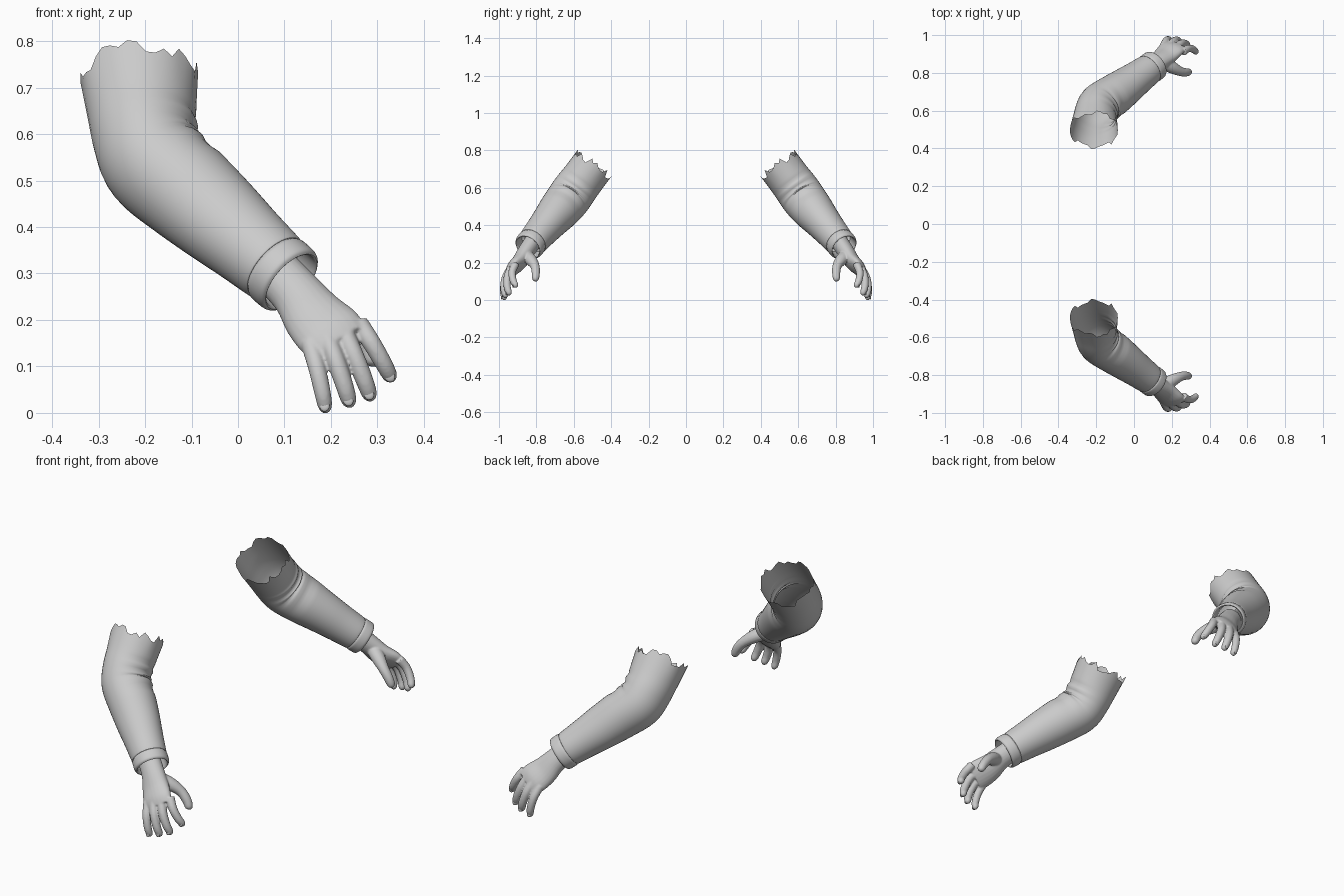
import bpy, bmesh, math, random
from mathutils import Vector

if "Cube" in bpy.data.objects:
    bpy.data.objects.remove(bpy.data.objects["Cube"])

random.seed(4)
grey = bpy.data.materials.new("plain grey")
grey.diffuse_color = (0.6, 0.6, 0.6, 1)
grey.use_nodes = True
grey.node_tree.nodes["Principled BSDF"].inputs["Base Color"].default_value = grey.diffuse_color


def spline(keys, sub):
    """Catmull-Rom through keys of (x, y, z, radius_a, radius_b)."""
    out = []
    n = len(keys)
    for i in range(n - 1):
        p = [keys[max(0, min(n - 1, i + k))] for k in (-1, 0, 1, 2)]
        for s in range(sub):
            t = s / sub
            out.append([0.5 * (2 * b + (c - a) * t + (2 * a - 5 * b + 4 * c - d) * t * t
                               + (3 * b - a - 3 * c + d) * t ** 3) for a, b, c, d in zip(*p)])
    out.append(list(keys[-1]))
    return out


def tube(bm, keys, ref, sides, sub=5, caps=True, shape=None):
    """Sweep an ellipse along keys; radius_a lies along ref."""
    rows = spline(keys, sub)
    pts = [Vector(r[:3]) for r in rows]
    rings = []
    for i, row in enumerate(rows):
        tan = (pts[min(i + 1, len(pts) - 1)] - pts[max(i - 1, 0)]).normalized()
        side = (ref - tan * ref.dot(tan)).normalized()
        other = tan.cross(side)
        ring = []
        for k in range(sides):
            ang = 2 * math.pi * k / sides
            off = side * row[3] * math.cos(ang) + other * row[4] * math.sin(ang)
            co = pts[i] + off
            if shape:
                co = shape(i, k, co, off, tan)
            ring.append(bm.verts.new(co))
        rings.append(ring)
    for r0, r1 in zip(rings, rings[1:]):
        for k in range(sides):
            j = (k + 1) % sides
            bm.faces.new((r0[k], r0[j], r1[j], r1[k]))
    if caps:
        bm.faces.new(rings[0][::-1])
        bm.faces.new(rings[-1])


def finish(name, bm, remesh=False):
    """Make the object and mirror it to the opposite side."""
    bmesh.ops.recalc_face_normals(bm, faces=bm.faces[:])
    for f in bm.faces:
        f.smooth = True
    me = bpy.data.meshes.new(name)
    bm.to_mesh(me)
    bm.free()
    me.materials.append(grey)
    ob = bpy.data.objects.new(name, me)
    bpy.context.collection.objects.link(ob)
    if remesh:
        m = ob.modifiers.new("blend", 'REMESH')
        m.mode = 'VOXEL'
        m.voxel_size = 0.004
        m.use_smooth_shade = True
        s = ob.modifiers.new("soften", 'SMOOTH')
        s.factor = 0.5
        s.iterations = 4
    m = ob.modifiers.new("pair", 'MIRROR')
    m.use_axis = (False, True, False)
    m.use_mirror_merge = False
    return ob


elbow, cuff = Vector((-0.2, -0.615, 0.555)), Vector((0.115, -0.845, 0.282))
fold_axis = Vector((-0.05, -0.79, 0.61))


def fore(t, a, b):
    return (*elbow.lerp(cuff, t), a, b)


# Sleeve: upper arm, bent elbow, forearm, hem groove and rounded cuff
sleeve_keys = [(-0.213, -0.49, 0.73, 0.115, 0.127), (-0.207, -0.55, 0.65, 0.115, 0.118),
               (-0.2, -0.595, 0.59, 0.118, 0.112), (-0.178, -0.633, 0.536, 0.118, 0.112),
               fore(0.28, 0.111, 0.11), fore(0.5, 0.098, 0.102), fore(0.7, 0.088, 0.091),
               fore(0.87, 0.081, 0.083), fore(0.89, 0.077, 0.079), fore(0.91, 0.081, 0.083),
               fore(0.98, 0.08, 0.082), fore(1.0, 0.072, 0.074)]
SIDES = 40
tears = [random.uniform(-0.012, 0.034) for _ in range(SIDES)]
inner = Vector((0.8, 0.25, 0.4)).normalized()


def cloth(i, k, co, off, tan):
    # Torn upper edge fades out over the first rings; creases gather in the elbow crook
    if i < 5:
        co = co + tan * tears[k] * (1 - i / 5)
    if 6 <= i <= 19:
        w = max(0, off.normalized().dot(inner)) ** 2
        co = co + off * 0.05 * w * math.sin(i * 1.6)
    return co


bm = bmesh.new()
tube(bm, sleeve_keys, fold_axis, SIDES, caps=False, shape=cloth)
finish("sleeve", bm)

# Cuff lining turned back inside the sleeve
bm = bmesh.new()
tube(bm, [fore(1.0, 0.072, 0.074), fore(0.98, 0.067, 0.069), fore(0.85, 0.065, 0.067)],
     fold_axis, SIDES, sub=3, caps=False)
finish("cuff_lining", bm)

# Hand: palm, fingers and thumb blended into one skin
bm = bmesh.new()
across = Vector((0.78, 0.25, 0.57))
tube(bm, [(0.06, -0.81, 0.325, 0.054, 0.046), (0.125, -0.855, 0.258, 0.056, 0.045),
          (0.165, -0.89, 0.205, 0.068, 0.041), (0.198, -0.925, 0.172, 0.074, 0.034),
          (0.22, -0.943, 0.148, 0.066, 0.024)], across, 24)
fingers = [((0.155, -0.94, 0.15), (0.19, -0.968, 0.0), 0.0185),
           ((0.19, -0.94, 0.165), (0.243, -0.962, 0.012), 0.020),
           ((0.225, -0.93, 0.178), (0.288, -0.942, 0.026), 0.020),
           ((0.26, -0.912, 0.192), (0.333, -0.905, 0.068), 0.0195)]
bulge = Vector((0.1, -1.0, 0.1)) * 0.022
nails = []
for base, tip, r in fingers:
    base, tip = Vector(base), Vector(tip)
    keys = []
    for t, f in ((0, 1.1), (0.35, 1.03), (0.7, 0.97), (0.92, 0.82), (1, 0.3)):
        keys.append((*(base.lerp(tip, t) + bulge * math.sin(math.pi * t)), r * f, r * f))
    tube(bm, keys, across, 14)
    nails.append((Vector(keys[3][:3]), (tip - base).normalized(), r))
tube(bm, [(0.15, -0.86, 0.24, 0.034, 0.036), (0.2, -0.83, 0.215, 0.031, 0.033),
          (0.245, -0.808, 0.182, 0.024, 0.025), (0.275, -0.803, 0.145, 0.022, 0.022),
          (0.291, -0.805, 0.112, 0.018, 0.018), (0.295, -0.807, 0.1, 0.006, 0.006)], across, 16)
finish("hand", bm, remesh=True)

# Fingernails: small flattened domes on the fingertips
bm = bmesh.new()
for p, d, r in nails:
    out = Vector((-0.1, -1, 0))
    out = (out - d * out.dot(d)).normalized()
    wide = d.cross(out)
    res = bmesh.ops.create_uvsphere(bm, u_segments=12, v_segments=6, radius=1)
    for v in res["verts"]:
        c = v.co.copy()
        v.co = p + out * (r * 0.72 + c.z * 0.004) + wide * c.x * 0.011 + d * c.y * 0.012
finish("fingernails", bm)
